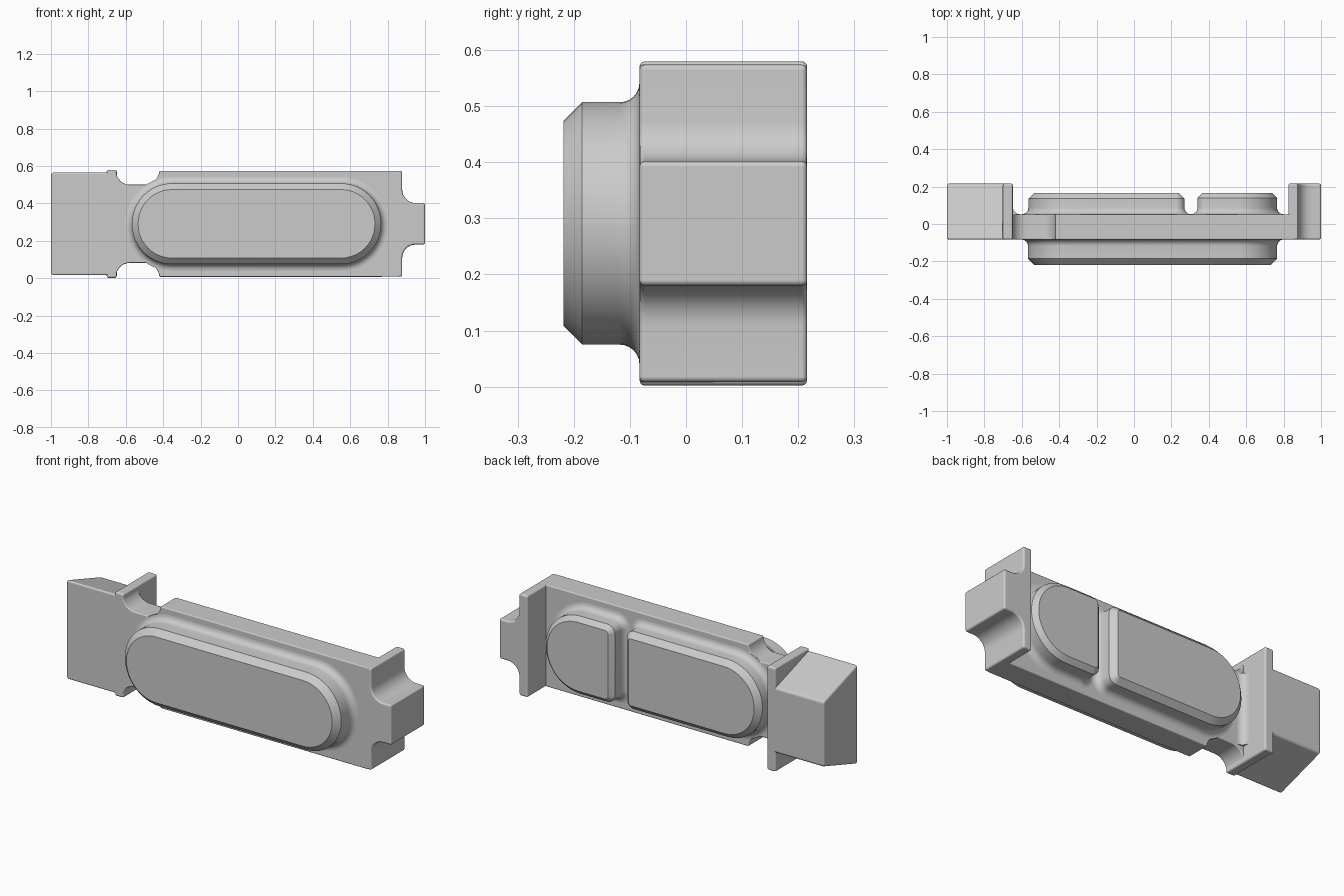
import bpy, bmesh, math
from mathutils import Vector

cube = bpy.data.objects.get("Cube")
if cube:
    bpy.data.objects.remove(cube, do_unlink=True)

MID = 0.291            # height of the mirror plane
FRONT, PLATE_BACK, BACK = -0.083, 0.052, 0.216

grey = bpy.data.materials.new("plain_grey")
grey.use_nodes = True
GREY = (0.6, 0.6, 0.6, 1)
grey.diffuse_color = GREY
grey.node_tree.nodes["Principled BSDF"].inputs["Base Color"].default_value = GREY


def loft(name, rings, bevel=0.0):
    """Skin a stack of matching rings and cap both ends."""
    bm = bmesh.new()
    loops = [[bm.verts.new(p) for p in ring] for ring in rings]
    n = len(loops[0])
    for a, b in zip(loops, loops[1:]):
        for i in range(n):
            j = (i + 1) % n
            bm.faces.new((a[i], a[j], b[j], b[i]))
    bm.faces.new(loops[0])
    bm.faces.new(loops[-1])
    bmesh.ops.recalc_face_normals(bm, faces=bm.faces)
    mesh = bpy.data.meshes.new(name)
    bm.to_mesh(mesh)
    bm.free()
    mesh.materials.append(grey)
    obj = bpy.data.objects.new(name, mesh)
    bpy.context.collection.objects.link(obj)
    bpy.ops.object.select_all(action='DESELECT')
    obj.select_set(True)
    bpy.context.view_layer.objects.active = obj
    if bevel:
        mod = obj.modifiers.new("soft_edges", 'BEVEL')
        mod.width = bevel
        mod.segments = 3
        mod.limit_method = 'ANGLE'
        mod.angle_limit = math.radians(40)
        mod.harden_normals = True
    bpy.ops.object.shade_smooth_by_angle(angle=math.radians(35))
    return obj


def arc(cx, cy, r, start, end, steps=8):
    angles = [math.radians(start + (end - start) * i / steps) for i in range(steps + 1)]
    return [(cx + r * math.cos(a), cy + r * math.sin(a)) for a in angles]


def mirrored(upper):
    """Close an upper outline with its reflection below the middle."""
    return upper + [(x, 2 * MID - z) for x, z in reversed(upper)]


def slab(name, outline, y0, y1, bevel=0.01):
    return loft(name, [[(x, y, z) for x, z in outline] for y in (y0, y1)], bevel)


def pad_ring(x0, x1, half, r_left, r_right, grow, y):
    """Rounded rectangle, with its own corner radius at each end."""
    pts = []
    for sx, sz, a in ((1, 1, 0), (-1, 1, 90), (-1, -1, 180), (1, -1, 270)):
        r = r_right if sx > 0 else r_left
        cx = x1 - r if sx > 0 else x0 + r
        pts += arc(cx, MID + sz * (half - r), r + grow, a, a + 90, 12)
    return [(x, y, z) for x, z in pts]


def pad(name, x0, x1, r_left, r_right, base, top, chamfer):
    """Raised pad: coved foot, straight wall, chamfered rim."""
    d = 1 if top > base else -1
    cove = 0.035
    steps = [(cove - cove * math.sin(t), base + d * cove * (1 - math.cos(t)))
             for t in (math.radians(15 * i) for i in range(7))]
    steps += [(0, top - d * chamfer), (-chamfer, top)]
    steps.insert(0, (cove, base - d * 0.01))
    return loft(name, [pad_ring(x0, x1, 0.216, r_left, r_right, g, y) for g, y in steps])


# Long plate with a waisted neck
TOP = 0.574
plate = [(0.86, TOP)] + arc(-0.5, 0.58, 0.08, -4, -90)
plate += arc(-0.578, TOP, 0.074, -90, -180) + [(-0.69, TOP)]
slab("plate", mirrored(plate), FRONT, PLATE_BACK, 0.006)

# Right end: deep flange with a coved lug
end = [(0.825, TOP), (0.878, TOP)] + arc(0.95, 0.474, 0.072, 180, 270) + [(1.0, 0.402)]
slab("end_flange_and_lug", mirrored(end), FRONT, BACK)

# Left end: deep flange and a block that narrows toward the back
slab("neck_flange", mirrored([(-0.648, 0.58), (-0.702, 0.58)]), FRONT, BACK)
rings = [[(x, y, z) for x, z in mirrored([(-0.67, MID + h), (-1.0, MID + h)])]
         for y, h in ((FRONT, 0.277), (BACK, 0.18))]
loft("tapered_block", rings, 0.012)

# Cove between the neck and its flange
cove = [(-0.66, 0.04)] + [(-0.66, 0.092)] + arc(-0.608, 0.092, 0.04, 180, 270) + [(-0.608, 0.04)]
loft("neck_cove", [[(x, y, z) for x, y in cove] for z in (MID - 0.2, MID + 0.2)])

# Raised pads, front and back
pad("front_pad", -0.567, 0.765, 0.214, 0.214, FRONT, -0.218, 0.033)
pad("long_back_pad", -0.565, 0.27, 0.214, 0.045, PLATE_BACK, 0.165, 0.03)
pad("short_back_pad", 0.34, 0.765, 0.045, 0.214, PLATE_BACK, 0.165, 0.025)
